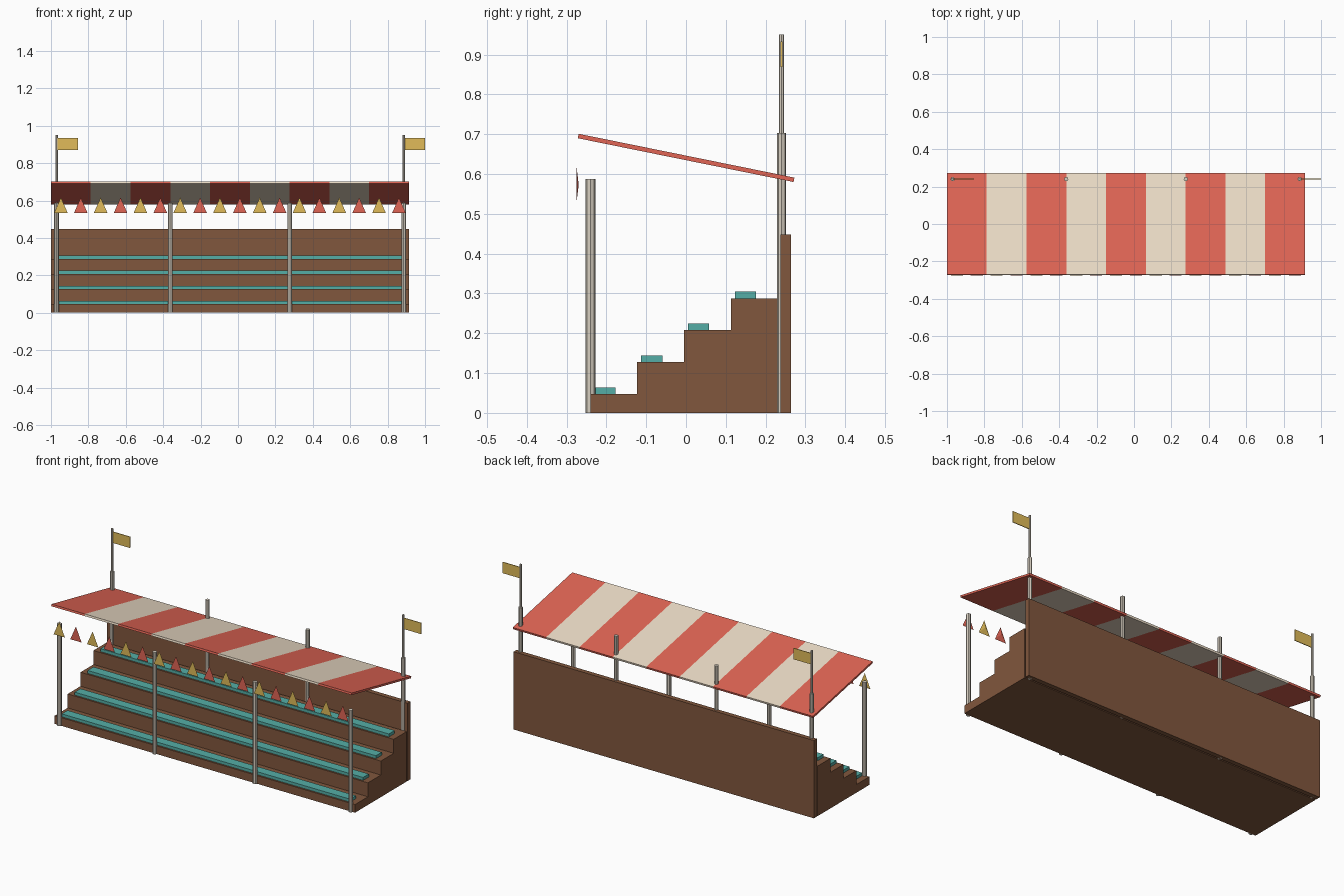
import bpy
import bmesh
import math

if "Cube" in bpy.data.objects:
    bpy.data.objects.remove(bpy.data.objects["Cube"])

X0, X1 = -1.0, 0.9135          # ends of the stand
W, CX = X1 - X0, (X0 + X1) / 2


def material(name, color):
    m = bpy.data.materials.new(name)
    m.diffuse_color = (*color, 1)
    m.use_nodes = True
    m.node_tree.nodes["Principled BSDF"].inputs["Base Color"].default_value = m.diffuse_color
    return m


WOOD = material("brown wood", (0.22, 0.095, 0.047))
TEAL = material("teal", (0.09, 0.42, 0.38))
RED = material("red", (0.75, 0.13, 0.09))
CREAM = material("cream", (0.85, 0.73, 0.58))
POLE = material("pale pole", (0.68, 0.62, 0.53))
GOLD = material("gold", (0.75, 0.50, 0.10))


def mesh_object(name, verts, faces, mat):
    me = bpy.data.meshes.new(name)
    me.from_pydata(verts, [], faces)
    bm = bmesh.new()
    bm.from_mesh(me)
    bmesh.ops.recalc_face_normals(bm, faces=bm.faces)
    bm.to_mesh(me)
    bm.free()
    me.materials.append(mat)
    ob = bpy.data.objects.new(name, me)
    bpy.context.collection.objects.link(ob)
    return ob


def extrude_x(name, profile, x0, x1, mat):
    """Sweep a (y, z) profile from x0 to x1."""
    n = len(profile)
    verts = [(x, y, z) for x in (x0, x1) for y, z in profile]
    faces = [tuple(range(n)), tuple(range(n, 2 * n))]
    faces += [(i, (i + 1) % n, n + (i + 1) % n, n + i) for i in range(n)]
    return mesh_object(name, verts, faces, mat)


def box(name, x0, x1, y0, y1, z0, z1, mat):
    return extrude_x(name, [(y0, z0), (y1, z0), (y1, z1), (y0, z1)], x0, x1, mat)


def pole(name, x, y, z0, z1, r):
    bpy.ops.mesh.primitive_cylinder_add(vertices=8, radius=r, depth=z1 - z0,
                                        location=(x, y, (z0 + z1) / 2))
    ob = bpy.context.object
    ob.name = name
    ob.data.materials.append(POLE)


# Stepped tiers as one profile
Y0, RUN, Z0, RISE = -0.24, 0.1175, 0.047, 0.0803
steps = [(Y0, 0)]
for i in range(4):
    z = Z0 + i * RISE
    steps += [(Y0 + i * RUN, z), (Y0 + (i + 1) * RUN, z)]
steps.append((Y0 + 4 * RUN, 0))
extrude_x("tiers", steps, X0, X1, WOOD)

# Bench seats
for i in range(4):
    y, z = Y0 + 0.01 + i * RUN, Z0 + i * RISE
    box(f"seat_{i + 1}", X0 + 0.038, X1 - 0.038, y, y + 0.053, z, z + 0.017, TEAL)

# Back wall
box("back_wall", X0, X1, 0.237, 0.264, 0, 0.448, WOOD)

# Posts
for i, x in enumerate((-0.97, -0.3625, 0.277, 0.886)):
    pole(f"front_post_{i + 1}", x, -0.24, 0, 0.587, 0.0125)
    pole(f"back_post_{i + 1}", x, 0.24, 0, 0.703, 0.0115)

# Flagpoles and flags
for side, x in (("left", -0.97), ("right", 0.886)):
    pole(f"{side}_flagpole", x, 0.24, 0.69, 0.95, 0.0065)
    box(f"{side}_flag", x, x + 0.114, 0.238, 0.242, 0.869, 0.933, GOLD)

# Striped sloping canopy
roof = [(-0.272, 0.690), (0.270, 0.580), (0.2725, 0.591), (-0.2695, 0.701)]
SW = W / 9
for i in range(9):
    extrude_x(f"canopy_stripe_{i + 1}", roof, X0 + i * SW, X0 + (i + 1) * SW,
              CREAM if i % 2 else RED)

# Row of shallow three-sided pennants
for i in range(18):
    x = CX + (i - 8.5) * W / 18
    mesh_object(f"pennant_{i + 1}",
                [(x - 0.036, -0.2745, 0.534), (x + 0.036, -0.2745, 0.534),
                 (x, -0.2745, 0.616), (x, -0.2695, 0.572)],
                [(0, 1, 2), (0, 1, 3), (1, 2, 3), (2, 0, 3)],
                RED if i % 2 else GOLD)
